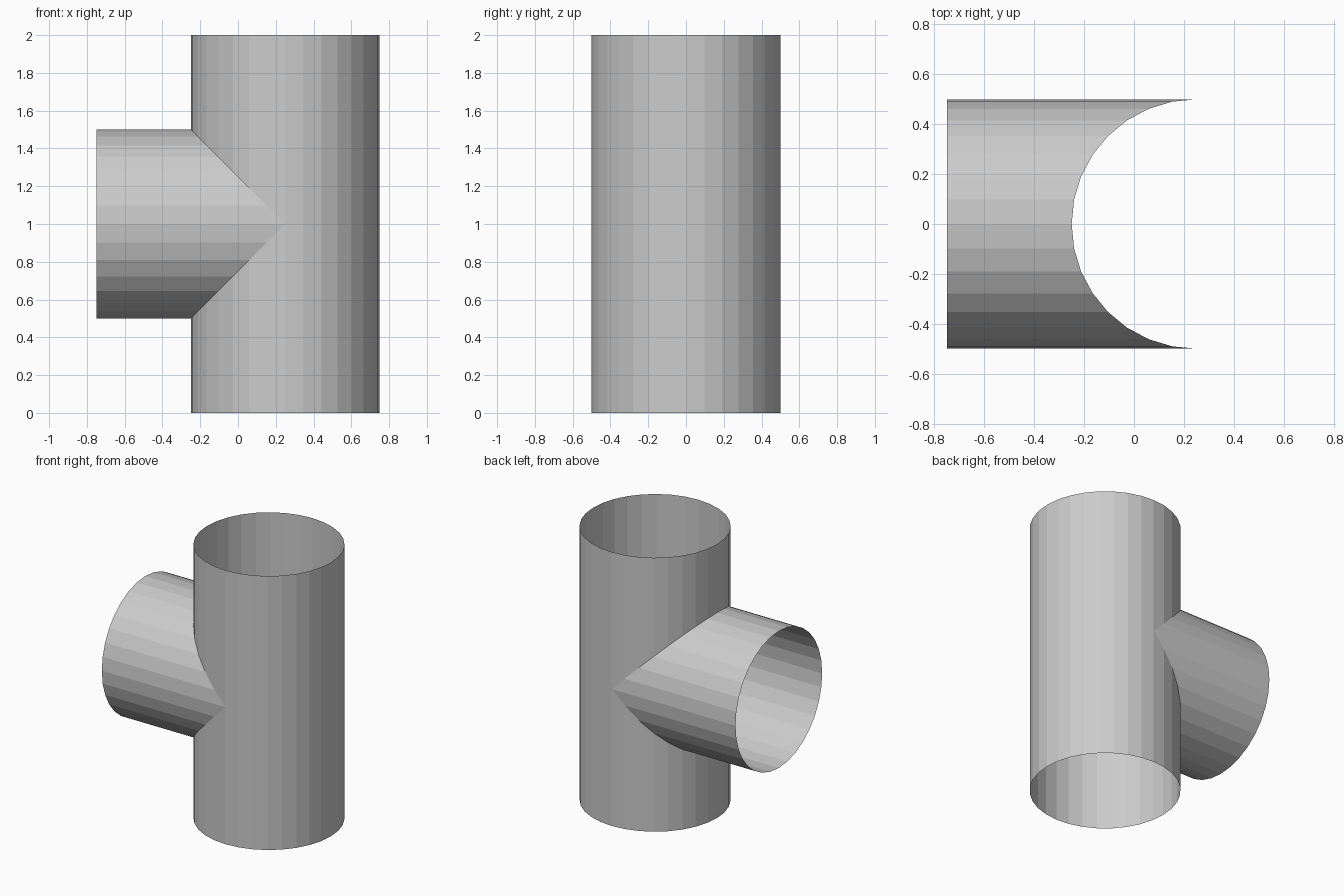
import bpy, bmesh
from math import sin, cos, pi

if "Cube" in bpy.data.objects:
    bpy.data.objects.remove(bpy.data.objects["Cube"])

N, R = 32, 0.5          # sides and radius shared by both pipes
CX, CZ = 0.25, 1.0      # upright pipe axis, branch axis height

bm = bmesh.new()
angles = [2 * pi * i / N for i in range(N)]


def ring(point):
    return [bm.verts.new(point(a)) for a in angles]


def skin(lower, upper):
    for i in range(N):
        j = (i + 1) % N
        bm.faces.new((lower[i], lower[j], upper[j], upper[i]))


# open rims of the upright pipe and of the side branch
top = ring(lambda a: (CX - R * cos(a), R * sin(a), 2))
bottom = ring(lambda a: (CX - R * cos(a), R * sin(a), 0))
mouth = ring(lambda a: (-0.75, R * sin(a), CZ + R * cos(a)))

# mitred seam where the two equal pipes meet
seam = ring(lambda a: (CX - R * abs(cos(a)), R * sin(a), CZ + R * cos(a)))

# plain far half of the upright pipe at seam height
q = N // 4
far = {i: bm.verts.new((CX - R * cos(angles[i]), R * sin(angles[i]), CZ))
       for i in range(q + 1, 3 * q)}
above = [far.get(i, seam[i]) for i in range(N)]
below = [far.get(i, seam[(N // 2 - i) % N]) for i in range(N)]

# pipe walls, all open inside
skin(above, top)
skin(bottom, below)
skin(mouth, seam)

bmesh.ops.recalc_face_normals(bm, faces=bm.faces[:])
mesh = bpy.data.meshes.new("tee_pipe")
bm.to_mesh(mesh)
bm.free()
obj = bpy.data.objects.new("tee_pipe", mesh)
bpy.context.collection.objects.link(obj)
